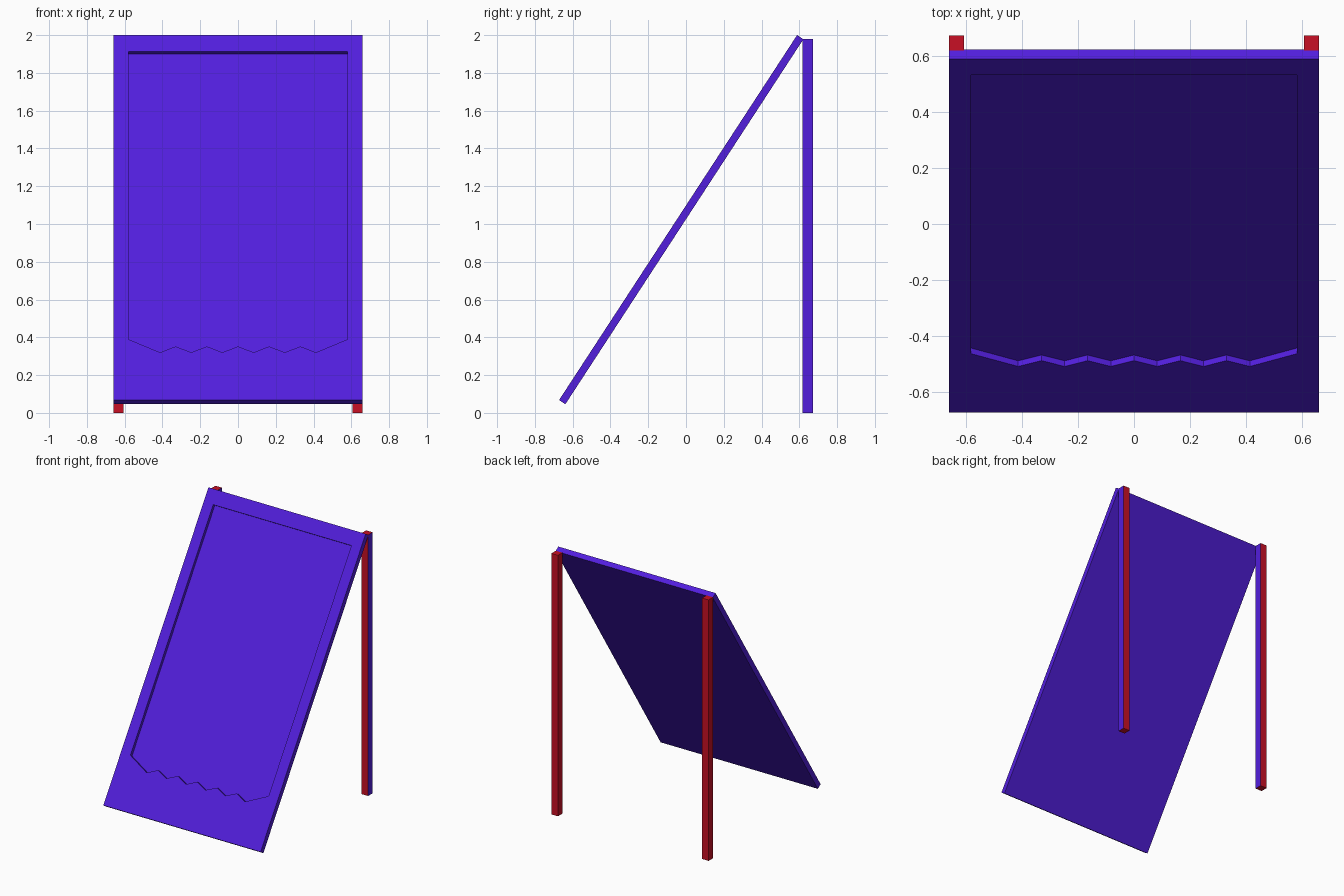
import bpy, bmesh
from mathutils import Matrix, Vector

if "Cube" in bpy.data.objects:
    bpy.data.objects.remove(bpy.data.objects["Cube"])


def material(name, rgb):
    m = bpy.data.materials.new(name)
    m.diffuse_color = (*rgb, 1)
    m.use_nodes = True
    m.node_tree.nodes["Principled BSDF"].inputs["Base Color"].default_value = m.diffuse_color
    return m


purple = material("purple", (0.085, 0.013, 0.72))
red = material("red", (0.58, 0.005, 0.018))


def prism(name, outline, w0, w1, matrix, mats):
    """Extrude a flat outline from w0 to w1 along local z, then place it."""
    bm = bmesh.new()
    face = bm.faces.new([bm.verts.new((x, y, w0)) for x, y in outline])
    new = bmesh.ops.extrude_face_region(bm, geom=[face])["geom"]
    bmesh.ops.translate(bm, vec=(0, 0, w1 - w0),
                        verts=[g for g in new if isinstance(g, bmesh.types.BMVert)])
    bmesh.ops.transform(bm, matrix=matrix, verts=bm.verts)
    bmesh.ops.recalc_face_normals(bm, faces=bm.faces)
    mesh = bpy.data.meshes.new(name)
    bm.to_mesh(mesh)
    bm.free()
    obj = bpy.data.objects.new(name, mesh)
    bpy.context.collection.objects.link(obj)
    for m in mats:
        mesh.materials.append(m)
    return obj


def rect(x0, x1, y0, y1):
    return [(x0, y0), (x1, y0), (x1, y1), (x0, y1)]


# Leaning board: local x across, y up the slope, z out of the front
a, b = Vector((0, -0.672, 0.068)), Vector((0, 0.588, 2.0))
length = (b - a).length
up = (b - a) / length
side = Vector((1, 0, 0))
slope = Matrix((side, up, side.cross(up))).transposed().to_4x4()
slope.translation = a
board = prism("leaning_board", rect(-0.66, 0.66, 0, length), -0.04, 0, slope, [purple])

# Shallow recess with a zigzag lower edge
zigzag = [(-0.4125 + 0.0825 * i, 0.339 if i % 2 else 0.301) for i in range(11)]
outline = [(-0.58, 2.2015), (-0.58, 0.384)] + zigzag + [(0.58, 0.384), (0.58, 2.2015)]
cutter = prism("recess_cutter", outline, -0.024, 0.03, slope, [purple])
cutter.hide_render = True
cut = board.modifiers.new("recess", 'BOOLEAN')
cut.operation, cut.solver, cut.object = 'DIFFERENCE', 'EXACT', cutter
bpy.context.view_layer.objects.active = board
bpy.ops.object.modifier_apply(modifier=cut.name)
bpy.data.objects.remove(cutter)

# Back posts, red with a purple right-hand face
for name, x in (("left_back_post", -0.66), ("right_back_post", 0.605)):
    post = prism(name, rect(x, x + 0.055, 0.617, 0.672), 0, 1.98,
                 Matrix.Identity(4), [red, purple])
    for p in post.data.polygons:
        p.material_index = int(p.normal.x > 0.5)
